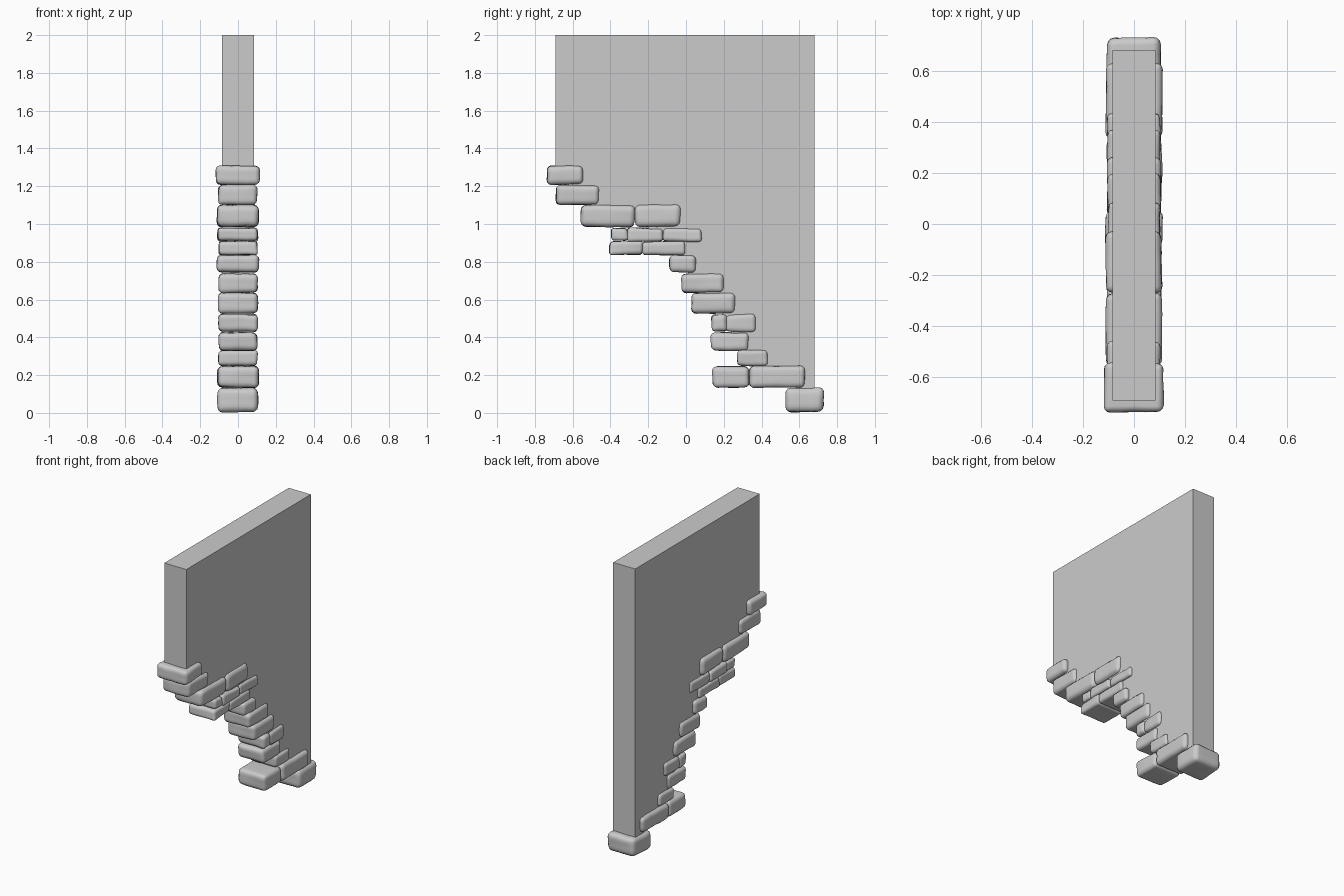
import bpy, bmesh, random, math
from mathutils import Vector, noise

if "Cube" in bpy.data.objects:
    bpy.data.objects.remove(bpy.data.objects["Cube"])

random.seed(7)


def new_object(name, bm):
    bmesh.ops.recalc_face_normals(bm, faces=bm.faces)
    mesh = bpy.data.meshes.new(name)
    bm.to_mesh(mesh)
    bm.free()
    ob = bpy.data.objects.new(name, mesh)
    bpy.context.collection.objects.link(ob)
    return ob


# Plain wall panel: its stepped lower edge is hidden inside the bricks
def wall():
    steps = [(-.69, 1.26), (-.6, 1.15), (-.5, 1.04), (-.2, .945), (-.07, .87),
             (-.045, .79), (.01, .69), (.1, .58), (.19, .48), (.24, .38),
             (.3, .29), (.38, .19), (.58, .06)]
    pts = [(-.69, 2.0), steps[0]]
    for (y0, z0), (y1, z1) in zip(steps, steps[1:]):
        pts += [(y1, z0), (y1, z1)]
    pts += [(.68, .06), (.68, 2.0)]
    bm = bmesh.new()
    face = bm.faces.new([bm.verts.new((-.085, y, z)) for y, z in pts])
    ext = bmesh.ops.extrude_face_region(bm, geom=[face])
    bmesh.ops.translate(bm, vec=(.17, 0, 0),
                        verts=[v for v in ext["geom"] if isinstance(v, bmesh.types.BMVert)])
    return new_object("wall_panel", bm)


# Worn stone brick: uneven corners, rounded edges, slightly wavy faces
def brick(index, y0, y1, z0, z1, half):
    size = Vector((2 * half, y1 - y0, z1 - z0))
    centre = Vector((0, (y0 + y1) / 2, (z0 + z1) / 2))
    bm = bmesh.new()
    bmesh.ops.create_cube(bm, size=1)
    for v in bm.verts:
        v.co = Vector(c * s - math.copysign(random.uniform(0, .008), c)
                      for c, s in zip(v.co, size)) + centre
    bmesh.ops.bevel(bm, geom=bm.edges[:], offset=min(size) * .22, segments=3,
                    profile=.5, affect='EDGES')
    long_edges = [e for e in bm.edges if e.calc_length() > .03]
    bmesh.ops.subdivide_edges(bm, edges=long_edges, cuts=3, use_grid_fill=True)
    for v in bm.verts:
        v.co += noise.noise_vector(v.co * 14 + Vector((index, 0, 0))) * .004
    ob = new_object(f"brick_{index:02d}", bm)
    ob.data.shade_smooth()
    mod = ob.modifiers.new("flat_faces", 'WEIGHTED_NORMAL')
    mod.keep_sharp = False


wall()

# y0, y1, z0, z1, half width, from top to bottom
bricks = [
    (-.74, -.54, 1.205, 1.312, .118), (-.69, -.455, 1.10, 1.21, .107),
    (-.56, -.268, .98, 1.105, .114), (-.272, -.025, .98, 1.107, .112),
    (-.40, -.305, .905, .982, .107), (-.315, -.12, .905, .982, .110),
    (-.125, .087, .905, .982, .106), (-.41, -.225, .833, .912, .107),
    (-.235, .0, .833, .912, .108), (-.09, .053, .74, .84, .116),
    (-.025, .202, .633, .742, .108), (.025, .268, .523, .638, .110),
    (.13, .225, .428, .527, .106), (.205, .37, .428, .527, .107),
    (.128, .338, .325, .432, .104), (.27, .437, .247, .332, .106),
    (.138, .34, .133, .252, .112), (.332, .632, .133, .252, .113),
    (.525, .732, .0, .137, .112),
]
for i, b in enumerate(bricks, 1):
    brick(i, *b)
